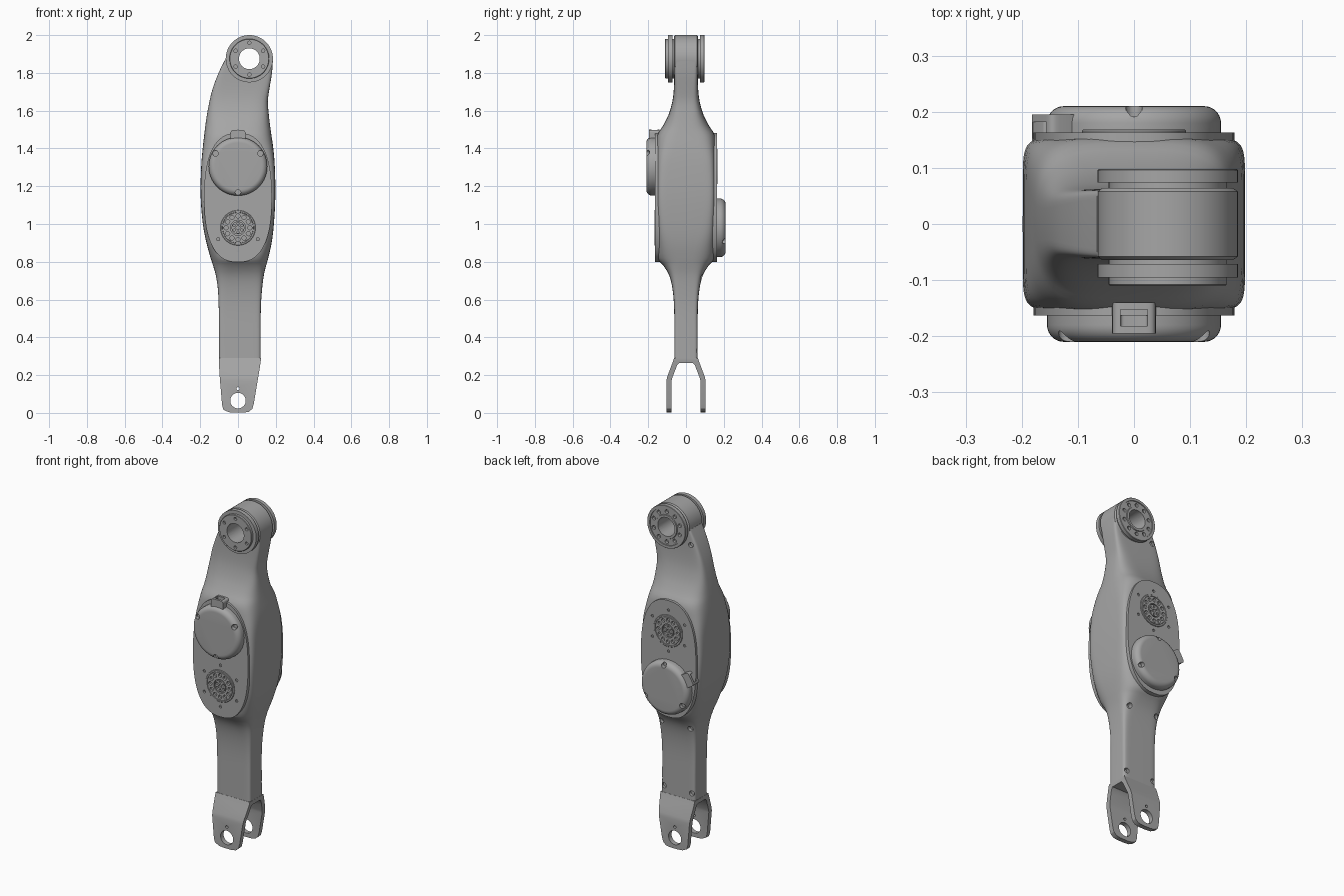
import bpy, bmesh, math
from mathutils import Matrix, Vector

cube = bpy.data.objects.get("Cube")
if cube:
    bpy.data.objects.remove(cube)

grey = bpy.data.materials.new("satin grey")
grey.use_nodes = True
colour = (0.38, 0.38, 0.38, 1)
grey.diffuse_color = colour
grey.node_tree.nodes["Principled BSDF"].inputs["Base Color"].default_value = colour
parts = []


def finish(name, bm, keep=True):
    bmesh.ops.recalc_face_normals(bm, faces=bm.faces)
    mesh = bpy.data.meshes.new(name)
    bm.to_mesh(mesh)
    bm.free()
    obj = bpy.data.objects.new(name, mesh)
    bpy.context.collection.objects.link(obj)
    if keep:
        parts.append(obj)
    else:
        obj.hide_render = True
    return obj


def skin(bm, rings):
    """Join rings of points with quads and close both ends."""
    rows = [[bm.verts.new(p) for p in ring] for ring in rings]
    count = len(rows[0])
    for a, b in zip(rows, rows[1:]):
        for i in range(count):
            j = (i + 1) % count
            bm.faces.new((a[i], a[j], b[j], b[i]))
    bm.faces.new(rows[0])
    bm.faces.new(rows[-1])


def lathe(bm, profile, cx, cz, side, steps=64):
    """Turn (radius, depth) points about an axis along y; side -1 is the front."""
    turns = [math.tau * i / steps for i in range(steps)]
    skin(bm, [[(cx + r * math.cos(t), side * d, cz + r * math.sin(t)) for t in turns]
              for r, d in profile])


def turned(name, profile, cx, cz, side):
    bm = bmesh.new()
    lathe(bm, profile, cx, cz, side)
    return finish(name, bm)


def prism(name, points, axis, a, b, keep=True):
    bm = bmesh.new()
    place = (lambda u, v, w: (w, u, v)) if axis == "x" else (lambda u, v, w: (u, w, v))
    skin(bm, [[place(u, v, w) for u, v in points] for w in (a, b)])
    return finish(name, bm, keep)


def boolean(obj, cutter, operation="DIFFERENCE"):
    mod = obj.modifiers.new("cut", "BOOLEAN")
    mod.operation, mod.solver, mod.object = operation, "EXACT", cutter
    bpy.context.view_layer.objects.active = obj
    bpy.ops.object.modifier_apply(modifier=mod.name)


def drill(objs, holes, side, near, far):
    """Cut round holes given as (x, z, radius) between two depths."""
    bm = bmesh.new()
    for x, z, r in holes:
        lathe(bm, [(r, near), (r, far)], x, z, side, 40 if r > 0.03 else 16)
    cutter = finish("hole_cutter", bm, False)
    for obj in objs:
        boolean(obj, cutter)
    bpy.data.objects.remove(cutter)


def ring(cx, cz, radius, count, hole, start=90):
    angles = [math.radians(start) + math.tau * i / count for i in range(count)]
    return [(cx + radius * math.cos(a), cz + radius * math.sin(a), hole) for a in angles]


def oval(cx, cz, w, h, power, steps=64):
    points = []
    for i in range(steps):
        c, s = math.cos(math.tau * i / steps), math.sin(math.tau * i / steps)
        points.append((cx + w * math.copysign(abs(c) ** (2 / power), c),
                       cz + h * math.copysign(abs(s) ** (2 / power), s)))
    return points


# Main limb: height, left edge, right edge, half depth, squareness
sections = [
    (0.28, -0.10, 0.12, 0.062, 10), (0.42, -0.10, 0.12, 0.062, 10),
    (0.56, -0.102, 0.121, 0.063, 9), (0.66, -0.107, 0.128, 0.072, 7),
    (0.73, -0.118, 0.137, 0.09, 5), (0.78, -0.132, 0.149, 0.12, 3.6),
    (0.82, -0.145, 0.16, 0.152, 3.2), (0.9, -0.167, 0.178, 0.156, 4.5),
    (1.0, -0.186, 0.19, 0.156, 7), (1.15, -0.198, 0.198, 0.156, 10),
    (1.3, -0.195, 0.195, 0.156, 8), (1.4, -0.187, 0.187, 0.156, 5),
    (1.47, -0.179, 0.177, 0.152, 3.6), (1.52, -0.173, 0.17, 0.122, 3.4),
    (1.58, -0.164, 0.163, 0.092, 4), (1.65, -0.151, 0.158, 0.072, 5),
    (1.72, -0.133, 0.167, 0.064, 7), (1.8, -0.103, 0.18, 0.062, 10),
    (1.875, -0.066, 0.185, 0.062, 14)]
rows = []
for i in range(len(sections) - 1):
    p0, p1, p2, p3 = [Vector(sections[min(max(i + k, 0), len(sections) - 1)])
                      for k in (-1, 0, 1, 2)]
    for t in (0, 1 / 3, 2 / 3):
        rows.append(p1 + (p2 - p0) * t / 2 + (p0 * 2 - p1 * 5 + p2 * 4 - p3) * t * t / 2
                    + (p1 * 3 - p0 - p2 * 3 + p3) * t ** 3 / 2)
rows.append(Vector(sections[-1]))
bm = bmesh.new()
skin(bm, [[(x, y, z) for x, y in oval((a + b) / 2, 0, (b - a) / 2, d, n)]
          for z, a, b, d, n in rows])
limb = finish("limb_body", bm)

# Upper joint: round head with a stepped flange on each face
HX, HZ = 0.06, 1.875
head = turned("joint_head", [(0.117, -0.064), (0.125, -0.058), (0.125, 0.058), (0.117, 0.064)],
              HX, HZ, 1)
front_flange = turned("front_flange", [
    (0.05, 0.055), (0.105, 0.055), (0.105, 0.071), (0.125, 0.071), (0.125, 0.095),
    (0.105, 0.095), (0.105, 0.108), (0.103, 0.11), (0.05, 0.11)], HX, HZ, -1)
back_flange = turned("back_flange", [
    (0.05, 0.055), (0.105, 0.055), (0.105, 0.074), (0.125, 0.074), (0.125, 0.096),
    (0.123, 0.098), (0.108, 0.098), (0.107, 0.093), (0.07, 0.093), (0.068, 0.098),
    (0.05, 0.098)], HX, HZ, 1)
drill([limb, head, front_flange, back_flange], [(HX, HZ, 0.055)], 1, -0.3, 0.3)
drill([front_flange], ring(HX, HZ, 0.084, 6, 0.009), -1, 0.098, 0.2)
drill([back_flange], ring(HX, HZ, 0.088, 10, 0.011), 1, 0.078, 0.2)

# Screw pockets on the back of the limb
drill([limb], [(0.1, 0.33, 0.015), (-0.08, 0.33, 0.015), (-0.075, 1.79, 0.015)], 1, 0.045, 0.2)
drill([limb], [(0.1, 0.72, 0.015), (-0.085, 0.72, 0.015)], 1, 0.06, 0.2)

# Motor housings: each face has an oval pad, a round cover and an output hub
for label, side, cover_z, hub_z, first in (("front", -1, 1.305, 0.98, 30),
                                           ("back", 1, 0.98, 1.305, 90)):
    pad = prism(label + "_pad", oval(0, 1.14, 0.179, 0.342, 2.5), "y", side * 0.1, side * 0.163)
    hub = turned(label + "_output_hub", [(0.093, 0.14), (0.093, 0.166), (0.091, 0.168),
                                         (0.084, 0.168), (0.083, 0.165), (0.081, 0.165),
                                         (0.08, 0.168)], 0, hub_z, side)
    drill([pad], ring(0, hub_z, 0.121, 6, 0.008), side, 0.15, 0.3)
    drill([hub, pad], ring(0, hub_z, 0.063, 12, 0.011) + [(0, hub_z, 0.04)], side, 0.15, 0.3)
    core = turned(label + "_hub_core", [(0.034, 0.14), (0.034, 0.167)], 0, hub_z, side)
    drill([core], ring(0, hub_z, 0.023, 6, 0.006) + [(0, hub_z, 0.01)], side, 0.15, 0.3)

    curve = [(0.125 + 0.03 * math.cos(a), 0.18 + 0.03 * math.sin(a))
             for a in [math.pi / 2 * i / 8 for i in range(9)]]
    cover = turned(label + "_motor_cover", [(0.155, 0.15)] + curve, 0, cover_z, side)
    screws = ring(0, cover_z, 0.138, 3, 0.015, first)
    drill([cover], screws, side, 0.186, 0.3)
    for i, (x, z, r) in enumerate(screws):
        turned(f"{label}_cover_screw_{i + 1}", [(0.011, 0.17), (0.011, 0.192)], x, z, side)

    # Cable socket on the rim of the cover
    spin = Matrix.Rotation(math.radians(0 if side < 0 else -60), 4, "Y")
    place = Matrix.Translation((0, 0, cover_z)) @ spin
    socket = prism(label + "_cable_socket", oval(0, 0.155, 0.039, 0.039, 6, 40), "y",
                   side * 0.14, side * 0.195)
    opening = prism("opening_cutter", oval(0, 0.19, 0.024, 0.022, 8, 24), "y",
                    side * 0.152, side * 0.182, False)
    boolean(socket, opening)
    bpy.data.objects.remove(opening)
    socket.data.transform(place)

# Lower fork: an arched side profile trimmed to a tapering front outline
half = [(0.063, 0.29), (0.068, 0.275), (0.1, 0.19), (0.104, 0.17), (0.104, 0),
        (0.076, 0), (0.076, 0.17), (0.073, 0.185), (0.046, 0.255), (0.036, 0.265)]
fork = prism("lower_fork", half + [(-y, z) for y, z in reversed(half)], "x", -0.2, 0.2)
outline = [(-0.101, 0.3), (-0.101, 0.26), (-0.096, 0.18), (-0.084, 0.04), (-0.077, 0.017),
           (-0.05, 0.004), (-0.02, 0.001), (0.03, 0.001), (0.058, 0.006), (0.076, 0.022),
           (0.084, 0.05), (0.114, 0.23), (0.121, 0.28), (0.121, 0.3)]
trim = prism("fork_trim", outline, "y", -0.3, 0.3, False)
boolean(fork, trim, "INTERSECT")
bpy.data.objects.remove(trim)
drill([fork], [(0, 0.065, 0.041), (0, 0.128, 0.008)], 1, -0.3, 0.3)

# Colour and shading
bpy.ops.object.select_all(action="DESELECT")
for obj in parts:
    obj.data.materials.clear()
    obj.data.materials.append(grey)
    obj.select_set(True)
bpy.context.view_layer.objects.active = parts[0]
bpy.ops.object.shade_smooth_by_angle(angle=math.radians(32))
